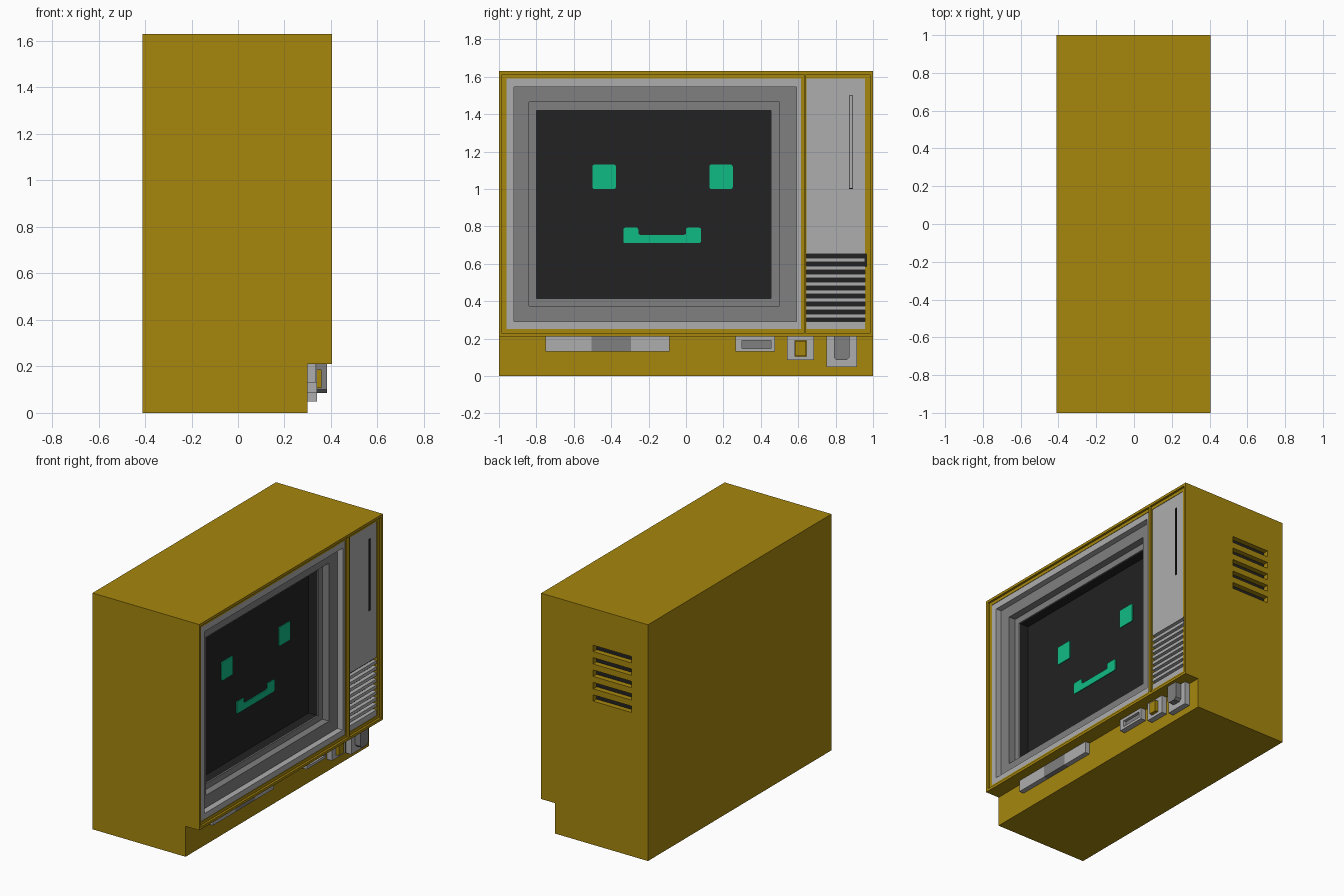
import bpy, bmesh

if "Cube" in bpy.data.objects:
    bpy.data.objects.remove(bpy.data.objects["Cube"], do_unlink=True)


def material(name, rgb):
    m = bpy.data.materials.new(name)
    m.use_nodes = True
    m.diffuse_color = (*rgb, 1)
    m.node_tree.nodes["Principled BSDF"].inputs["Base Color"].default_value = (*rgb, 1)
    return m


GOLD = material("mustard", (0.385, 0.242, 0.004))
LIGHT = material("light grey", (0.42, 0.42, 0.42))
GREY = material("mid grey", (0.216, 0.216, 0.216))
DARK = material("near black", (0.016, 0.016, 0.016))
TEAL = material("teal", (0.005, 0.5, 0.235))


def finish(name, bm, mat):
    bmesh.ops.recalc_face_normals(bm, faces=bm.faces)
    me = bpy.data.meshes.new(name)
    bm.to_mesh(me)
    bm.free()
    me.materials.append(mat)
    ob = bpy.data.objects.new(name, me)
    bpy.context.collection.objects.link(ob)
    return ob


def prism(name, mat, outline, axis, a, b, round_by=0):
    """Extrude a 2D outline: axis 'x' takes (y, z) points, axis 'y' takes (x, z)."""
    bm = bmesh.new()
    put = (lambda p, t: (t, p[0], p[1])) if axis == "x" else (lambda p, t: (p[0], t, p[1]))
    lo, hi = ([bm.verts.new(put(p, t)) for p in outline] for t in (a, b))
    bm.faces.new(lo)
    bm.faces.new(hi)
    sides = []
    for i in range(len(outline)):
        j = (i + 1) % len(outline)
        bm.faces.new((lo[i], lo[j], hi[j], hi[i]))
        sides.append(bm.edges.get((lo[i], hi[i])))
    if round_by:
        bmesh.ops.bevel(bm, geom=sides, offset=round_by, segments=3, profile=0.5, affect="EDGES")
    return finish(name, bm, mat)


def corners(r):
    y0, y1, z0, z1 = r
    return [(y0, z0), (y1, z0), (y1, z1), (y0, z1)]


def block(name, mat, x0, x1, rect, round_by=0):
    return prism(name, mat, corners(rect), "x", x0, x1, round_by)


def ring(name, mat, x0, x1, outer, inner):
    """Rectangular frame facing +x."""
    bm = bmesh.new()
    loops = [[bm.verts.new((x, *p)) for p in corners(r)]
             for x, r in ((x0, outer), (x1, outer), (x1, inner), (x0, inner))]
    for k in range(4):
        a, b = loops[k], loops[(k + 1) % 4]
        for i in range(4):
            j = (i + 1) % 4
            bm.faces.new((a[i], a[j], b[j], b[i]))
    return finish(name, bm, mat)


def cut(target, cutter):
    mod = target.modifiers.new("cut", "BOOLEAN")
    mod.operation, mod.solver, mod.object = "DIFFERENCE", "EXACT", cutter
    bpy.context.view_layer.objects.active = target
    bpy.ops.object.modifier_apply(modifier=mod.name)
    bpy.data.objects.remove(cutter, do_unlink=True)


# Cabinet with stepped underside
FRONT = 0.405
cabinet = prism("cabinet", GOLD, [(-0.41, 0), (0.3, 0), (0.3, 0.21), (FRONT, 0.21),
                                  (FRONT, 1.63), (-0.41, 1.63)], "y", -1, 1)
bezel = (-0.96, 0.615, 0.25, 1.59)
panel = (0.645, 0.965, 0.23, 1.59)
cut(cabinet, block("cutter", GOLD, 0.39, 0.5, (-0.983, 0.63, 0.228, 1.612)))
cut(cabinet, block("cutter", GOLD, 0.39, 0.5, (0.641, 0.983, 0.228, 1.612)))
cut(cabinet, block("cutter", GOLD, 0.2, 0.5, bezel))
cut(cabinet, block("cutter", GOLD, 0.33, 0.5, panel))

# Side vents with dark backs
for i in range(5):
    z = 1.355 - i * 0.0855
    vent = [(-0.285, z - 0.022), (0.008, z - 0.022), (0.008, z + 0.022), (-0.285, z + 0.022)]
    cut(cabinet, prism("cutter", GOLD, vent, "y", 0.96, 1.1))
    prism("vent_back", DARK, vent, "y", 0.955, 0.963)

# Stepped screen surround
terrace = (-0.84, 0.5, 0.375, 1.465)
opening = (-0.8, 0.455, 0.415, 1.42)
ring("bezel", LIGHT, 0.345, 0.387, bezel, (-0.92, 0.59, 0.29, 1.545))
ring("outer_step", GREY, 0.295, 0.345, bezel, terrace)
ring("inner_step", GREY, 0.287, 0.295, bezel, opening)
ring("screen_tunnel", DARK, 0.22, 0.287, bezel, opening)
block("screen", DARK, 0.2, 0.22, bezel)

# Face on the screen
for y in (-0.5, 0.125):
    block("eye", TEAL, 0.219, 0.226, (y, y + 0.125, 1.0, 1.13), 0.01)
prism("mouth", TEAL, [(-0.335, 0.71), (0.08, 0.71), (0.08, 0.793), (0.0, 0.793),
                      (0.0, 0.755), (-0.255, 0.755), (-0.255, 0.793), (-0.335, 0.793)],
      "x", 0.219, 0.226, 0.01)

# Control panel with tuning slot
slot = (0.871, 0.893, 1.0, 1.5)
ring("control_panel", LIGHT, 0.34, 0.387, (0.645, 0.957, 0.652, 1.59), slot)
ring("tuning_slot_lining", DARK, 0.34, 0.387, slot, (0.875, 0.889, 1.004, 1.496))
block("tuning_slot_floor", LIGHT, 0.335, 0.342, slot)
block("panel_edge", GOLD, 0.33, 0.39, (0.957, 0.965, 0.652, 1.59))

# Speaker grille
block("grille_back", DARK, 0.33, 0.362, (0.645, 0.965, 0.25, 0.652))
for i in range(8):
    z = 0.619 - i * 0.0425
    block("grille_slat", LIGHT, 0.36, 0.387, (0.645, 0.957, z - 0.011, z + 0.011))
block("grille_base", LIGHT, 0.36, 0.387, (0.645, 0.957, 0.25, 0.29))
block("grille_edge", GOLD, 0.33, 0.39, (0.957, 0.965, 0.23, 0.585))
block("panel_sill", GOLD, 0.33, 0.39, (0.645, 0.957, 0.23, 0.25))

# Wide drawer plate under the screen
for y0, y1 in ((-0.75, -0.505), (-0.295, -0.088)):
    block("drawer_wing", LIGHT, 0.29, 0.335, (y0, y1, 0.13, 0.21))
block("drawer_handle", GREY, 0.29, 0.335, (-0.505, -0.295, 0.13, 0.21))

# Socket, button and knob under the control panel
ring("socket_frame", LIGHT, 0.29, 0.34, (0.265, 0.475, 0.13, 0.21), (0.3, 0.455, 0.148, 0.19))
block("socket_floor", GREY, 0.29, 0.32, (0.3, 0.455, 0.148, 0.19))
ring("button_frame", LIGHT, 0.29, 0.34, (0.54, 0.685, 0.085, 0.21), (0.582, 0.645, 0.105, 0.19))
block("button", GOLD, 0.29, 0.36, (0.585, 0.642, 0.108, 0.187))
block("knob_plate", LIGHT, 0.29, 0.34, (0.75, 0.915, 0.048, 0.21))
prism("knob", GREY, [(0.79, 0.21), (0.79, 0.1), (0.805, 0.085), (0.86, 0.085),
                     (0.875, 0.1), (0.875, 0.21)], "x", 0.335, 0.383)
